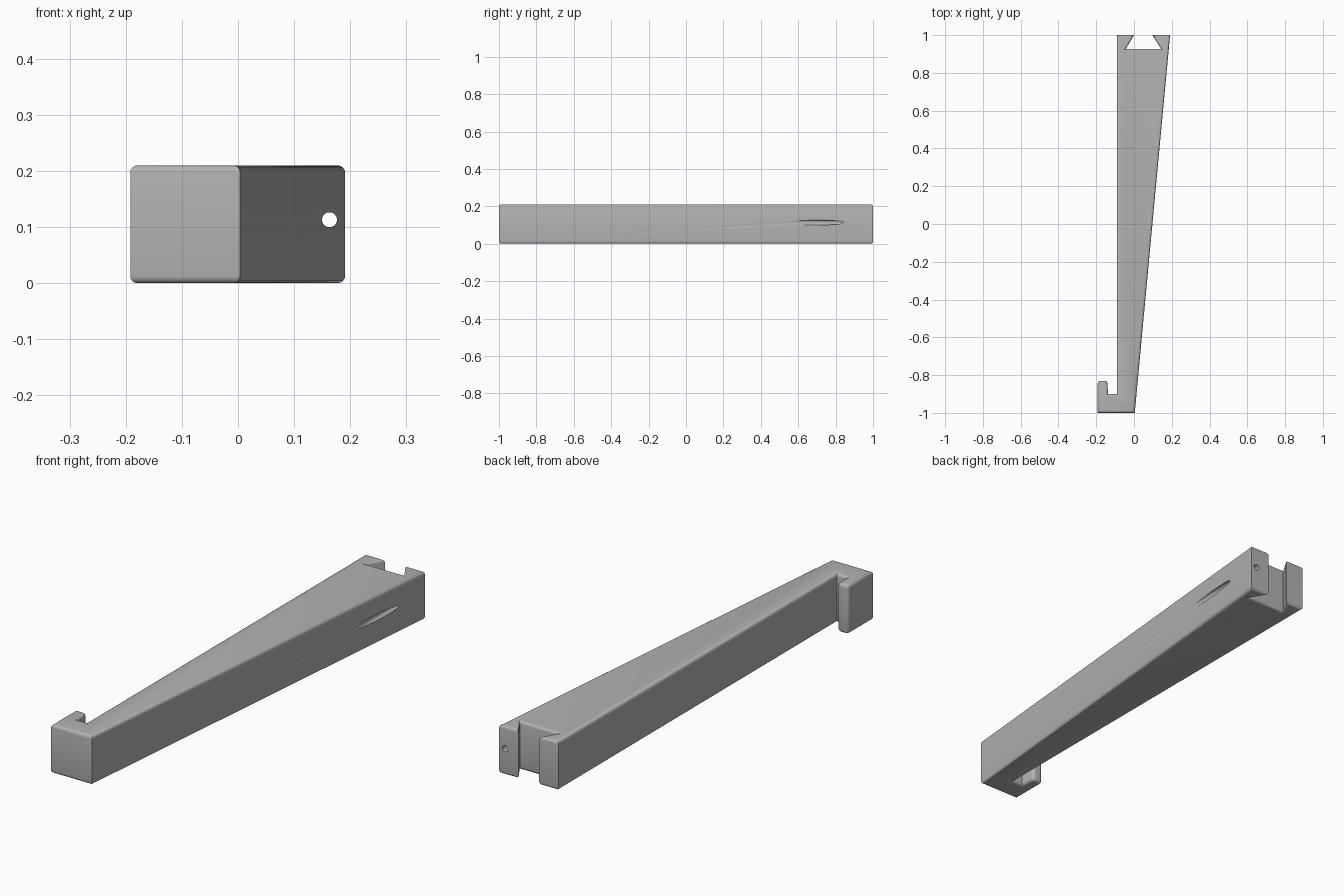
import bpy, bmesh, math

if "Cube" in bpy.data.objects:
    bpy.data.objects.remove(bpy.data.objects["Cube"])

HEIGHT = 0.21
FILLET = 0.013

grey = bpy.data.materials.new("light grey")
grey.diffuse_color = (0.45, 0.45, 0.45, 1)
grey.use_nodes = True
grey.node_tree.nodes["Principled BSDF"].inputs["Base Color"].default_value = grey.diffuse_color


def arc(cx, cy, r, a0, a1, n=5):
    """Points on an arc, angles in degrees."""
    return [(cx + r * math.cos(math.radians(a0 + (a1 - a0) * i / n)),
             cy + r * math.sin(math.radians(a0 + (a1 - a0) * i / n))) for i in range(n + 1)]


# Plan outline: tapered arm, dovetail slot at the back, hook at the front
outline = [(-0.192, -1.0), (0.004, -1.0), (0.191, 1.0),
           (0.098, 1.0), (0.143, 0.927), (-0.043, 0.927), (0.0, 1.0),
           (-0.091, 1.0), (-0.091, -0.9), (-0.138, -0.9)]
outline += arc(-0.155, -0.845, 0.015, 0, 90)
outline += arc(-0.177, -0.845, 0.015, 90, 180)

bm = bmesh.new()
base = bm.faces.new([bm.verts.new((x, y, 0)) for x, y in outline])
ext = bmesh.ops.extrude_face_region(bm, geom=[base])
top = [v for v in ext["geom"] if isinstance(v, bmesh.types.BMVert)]
bmesh.ops.translate(bm, verts=top, vec=(0, 0, HEIGHT))
bmesh.ops.recalc_face_normals(bm, faces=bm.faces)

# Rounded upper and lower rims
rims = [e for e in bm.edges if abs(e.verts[0].co.z - e.verts[1].co.z) < 1e-5]
bmesh.ops.bevel(bm, geom=rims, offset=FILLET, offset_type='OFFSET',
                segments=4, profile=0.5, affect='EDGES')
mesh = bpy.data.meshes.new("bracket_arm")
bm.to_mesh(mesh)
bm.free()
arm = bpy.data.objects.new("bracket_arm", mesh)
bpy.context.collection.objects.link(arm)
mesh.materials.append(grey)

# Screw hole running lengthwise and breaking out of the sloped side
bpy.ops.mesh.primitive_cylinder_add(vertices=32, radius=0.0133, depth=1.2,
                                    location=(0.163, 0.7, 0.113),
                                    rotation=(math.pi / 2, 0, 0))
drill = bpy.context.object
drill.name = "screw_hole_cutter"
drill.data.materials.append(grey)
drill.hide_render = True

cut = arm.modifiers.new("screw_hole", 'BOOLEAN')
cut.operation = 'DIFFERENCE'
cut.solver = 'EXACT'
cut.object = drill

bpy.ops.object.select_all(action='DESELECT')
arm.select_set(True)
bpy.context.view_layer.objects.active = arm
bpy.ops.object.modifier_apply(modifier=cut.name)
bpy.data.objects.remove(drill)
bpy.ops.object.shade_smooth_by_angle(angle=math.radians(30))
